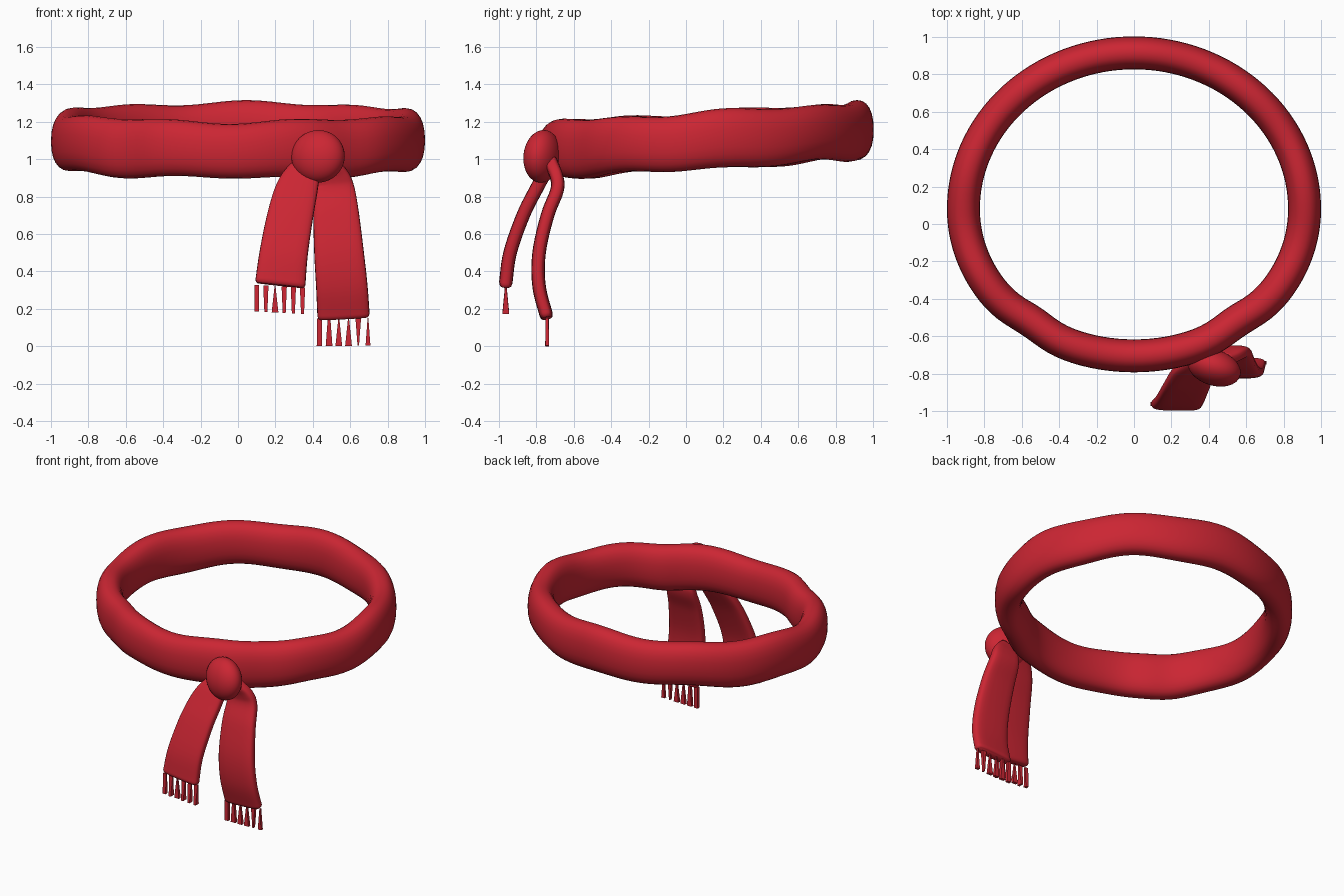
import bpy, bmesh, math
from mathutils import Vector

if "Cube" in bpy.data.objects:
    bpy.data.objects.remove(bpy.data.objects["Cube"])

red = bpy.data.materials.new("scarf red")
red.diffuse_color = (0.60, 0.019, 0.033, 1)
red.use_nodes = True
red.node_tree.nodes["Principled BSDF"].inputs["Base Color"].default_value = red.diffuse_color


def finish(name, bm, smooth=True):
    bmesh.ops.recalc_face_normals(bm, faces=bm.faces)
    me = bpy.data.meshes.new(name)
    bm.to_mesh(me)
    bm.free()
    me.materials.append(red)
    for p in me.polygons:
        p.use_smooth = smooth
    ob = bpy.data.objects.new(name, me)
    bpy.context.collection.objects.link(ob)
    return ob


def section(n, a, b, power):
    """Rounded (superellipse) cross-section with half sizes a and b."""
    pts = []
    for i in range(n):
        t = 2 * math.pi * i / n
        c, s = math.cos(t), math.sin(t)
        pts.append((a * math.copysign(abs(c) ** (2 / power), c),
                    b * math.copysign(abs(s) ** (2 / power), s)))
    return pts


def loft(name, rings, closed):
    bm = bmesh.new()
    loops = [[bm.verts.new(p) for p in r] for r in rings]
    pairs = list(zip(loops, loops[1:]))
    if closed:
        pairs.append((loops[-1], loops[0]))
    for r0, r1 in pairs:
        n = len(r0)
        for i in range(n):
            bm.faces.new((r0[i], r0[(i + 1) % n], r1[(i + 1) % n], r1[i]))
    if not closed:
        bm.faces.new(loops[0])
        bm.faces.new(loops[-1])
    return finish(name, bm)


def spline(pts, steps):
    """Catmull-Rom through points of any dimension."""
    p = [Vector(q) for q in pts]
    p = [2 * p[0] - p[1]] + p + [2 * p[-1] - p[-2]]
    out = []
    for i in range(1, len(p) - 2):
        for k in range(steps):
            t = k / steps
            out.append(0.5 * (2 * p[i] + (p[i + 1] - p[i - 1]) * t
                              + (2 * p[i - 1] - 5 * p[i] + 4 * p[i + 1] - p[i + 2]) * t * t
                              + (3 * p[i] - p[i - 1] - 3 * p[i + 1] + p[i + 2]) * t ** 3))
    return out + [p[-2]]


# Neck loop: tilted oval tube with a soft wobble
rings = []
N = 128
for i in range(N):
    t = 2 * math.pi * i / N
    c, s = math.cos(t), math.sin(t)
    ry = 0.835 if s > 0 else 0.785
    dent = sum(0.022 * math.exp(-((t - math.radians(d)) / 0.16) ** 2) for d in (232, 308))
    x, y = (0.912 - dent) * c, 0.08 + (ry - dent) * s
    nrm = Vector((c / 0.912, s / ry, 0)).normalized()
    z = 1.05 + 0.1 * (y + 0.705) / 1.62 + 0.008 * math.cos(9 * t - 1.2)
    half = 0.152 + 0.006 * math.sin(5 * t + 0.5)
    rings.append([Vector((x, y, z)) + nrm * a + Vector((0, 0, b))
                  for a, b in section(24, 0.088, half, 2.3)])
loft("neck_loop", rings, True)

# Knot
bm = bmesh.new()
bmesh.ops.create_uvsphere(bm, u_segments=32, v_segments=20, radius=1)
knot = finish("knot", bm)
knot.location = (0.428, -0.768, 1.015)
knot.scale = (0.147, 0.095, 0.141)
knot.rotation_euler = (math.radians(-6), 0, math.radians(-18))


# Hanging tails: path points are x, y, z, width
def tail(name, pts):
    path = spline(pts, 6)
    rings = []
    last = len(path) - 1
    for i, q in enumerate(path):
        pos = q.xyz
        tan = (path[min(i + 1, last)].xyz - path[max(i - 1, 0)].xyz).normalized()
        across = Vector((1, 0, 0))
        across = (across - tan * across.dot(tan)).normalized()
        out = tan.cross(across)
        ends = [(0, 0)]
        if i == last:  # rounded hem
            ends = [(-0.02, 0), (-0.006, 0.004), (0, 0.012)]
        for shift, inset in ends:
            rings.append([pos + tan * shift + across * a + out * b
                          for a, b in section(24, q.w / 2 - inset, 0.036 - inset, 3.5)])
    loft(name, rings, False)


tail("short_tail", [(.40, -.70, 1.0, .12), (.355, -.75, .93, .18), (.315, -.80, .84, .225),
                    (.28, -.87, .70, .245), (.245, -.94, .5, .258), (.225, -.965, .325, .27)])
tail("long_tail", [(.46, -.72, .98, .13), (.50, -.69, .90, .19), (.515, -.69, .83, .22),
                   (.525, -.74, .70, .245), (.54, -.785, .5, .265), (.555, -.785, .32, .275),
                   (.565, -.742, .15, .28)])


# Fringe: tapering strands; sizes are (x, y) widths at the top and bottom
def fringe(name, x0, x1, y, z_top, z_bot, slope, strands):
    bm = bmesh.new()
    for i, (top, bot) in enumerate(strands):
        f = i / (len(strands) - 1)
        x, dz = x0 + (x1 - x0) * f, slope * f
        loops = []
        for (w, d), z in ((top, z_top), (bot, z_bot)):
            loops.append([bm.verts.new((x + sx * w / 2, y + sy * d / 2, z + dz))
                          for sx, sy in ((-1, -1), (1, -1), (1, 1), (-1, 1))])
        a, b = loops
        for k in range(4):
            bm.faces.new((a[k], a[(k + 1) % 4], b[(k + 1) % 4], b[k]))
        bm.faces.new(a)
        bm.faces.new(b)
    finish(name, bm, False)


down = ((.028, .008), (.016, .036))
up = ((.005, .012), (.036, .022))
box = ((.026, .010), (.022, .022))
fringe("short_tail_fringe", .10, .345, -.963, .328, .185, -.013,
       [box, down, up, down, down, down])
fringe("long_tail_fringe", .435, .695, -.742, .148, 0, 0.004,
       [((.026, .02), (.028, .02)), ((.014, .02), (.036, .02)), up, up,
        ((.030, .02), (.008, .02)), ((.004, .015), (.026, .02))])
